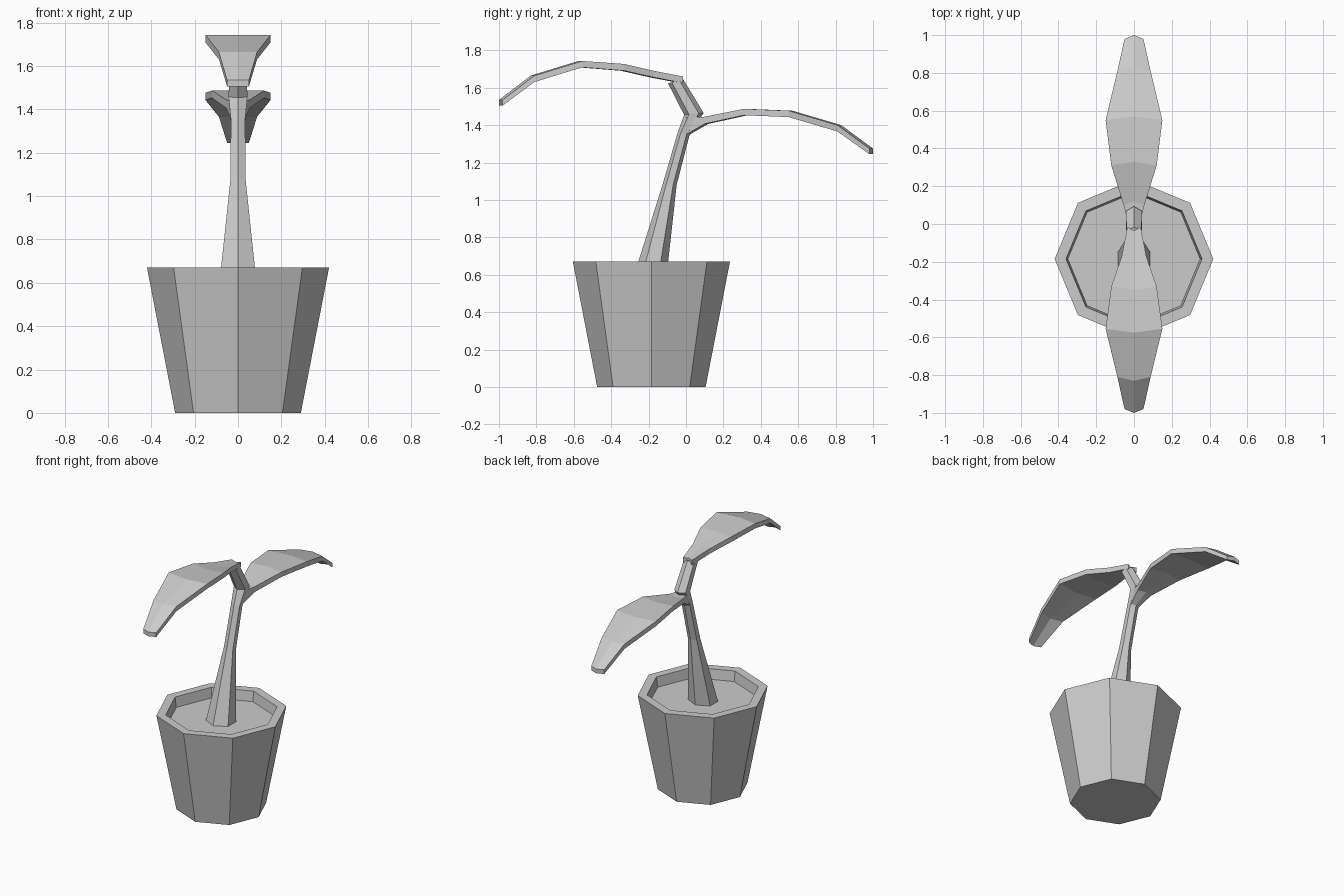
import bpy, bmesh
from math import cos, sin, tau

if "Cube" in bpy.data.objects:
    bpy.data.objects.remove(bpy.data.objects["Cube"])


def loft(name, rings):
    """Skin a list of equal-sized point rings and cap both ends."""
    bm = bmesh.new()
    loops = [[bm.verts.new(p) for p in ring] for ring in rings]
    n = len(loops[0])
    for a, b in zip(loops, loops[1:]):
        for i in range(n):
            j = (i + 1) % n
            bm.faces.new((a[i], a[j], b[j], b[i]))
    bm.faces.new(loops[0][::-1])
    bm.faces.new(loops[-1])
    bmesh.ops.recalc_face_normals(bm, faces=bm.faces)
    mesh = bpy.data.meshes.new(name)
    bm.to_mesh(mesh)
    bm.free()
    obj = bpy.data.objects.new(name, mesh)
    bpy.context.collection.objects.link(obj)
    return obj


def ring(sides, y, z, rx, ry, tilt=0.0):
    """Polygon ring with a vertex facing front; tilt raises z along y."""
    pts = []
    for i in range(sides):
        a = -tau / 4 + tau * i / sides
        dy = ry * sin(a)
        pts.append((rx * cos(a), y + dy, z + tilt * dy))
    return pts


def leaf(name, direction, stations):
    """Thin arched blade; stations are (distance, top z, thickness, half width)."""
    rings = []
    for d, z, t, w in stations:
        y, ym = direction * (d - 0.02), direction * d
        lo = z - t
        rings.append([(-w, y, z), (0, ym, z), (w, y, z),
                      (w, y, lo), (0, ym, lo), (-w, y, lo)])
    return loft(name, rings)


# Octagonal pot with recessed soil
loft("pot", [ring(8, -0.185, z, r, r) for r, z in
             [(0.29, 0), (0.42, 0.67), (0.36, 0.67), (0.35, 0.60)]])

# Six-sided tapering stem that bends back at the fork
loft("stem", [
    ring(6, -0.192, 0.59, 0.10, 0.088),
    ring(6, -0.088, 1.08, 0.040, 0.038),
    ring(6, -0.014, 1.35, 0.038, 0.031, -0.3),
    ring(6, 0.042, 1.46, 0.050, 0.052, 0.1),
    ring(6, -0.056, 1.635, 0.045, 0.040, 0.3),
])

# Upper leaf arching to the front
leaf("upper_leaf", -1, [
    (0.035, 1.66, 0.035, 0.035), (0.19, 1.69, 0.035, 0.065),
    (0.35, 1.727, 0.036, 0.12), (0.575, 1.743, 0.034, 0.15),
    (0.83, 1.665, 0.034, 0.088), (1.0, 1.535, 0.030, 0.05)])

# Lower leaf arching to the back, with a short thick stalk at the fork
leaf("lower_leaf", 1, [
    (0.02, 1.44, 0.09, 0.030), (0.12, 1.445, 0.038, 0.055),
    (0.33, 1.487, 0.034, 0.12), (0.57, 1.477, 0.034, 0.15),
    (0.83, 1.40, 0.034, 0.088), (1.0, 1.275, 0.030, 0.05)])
